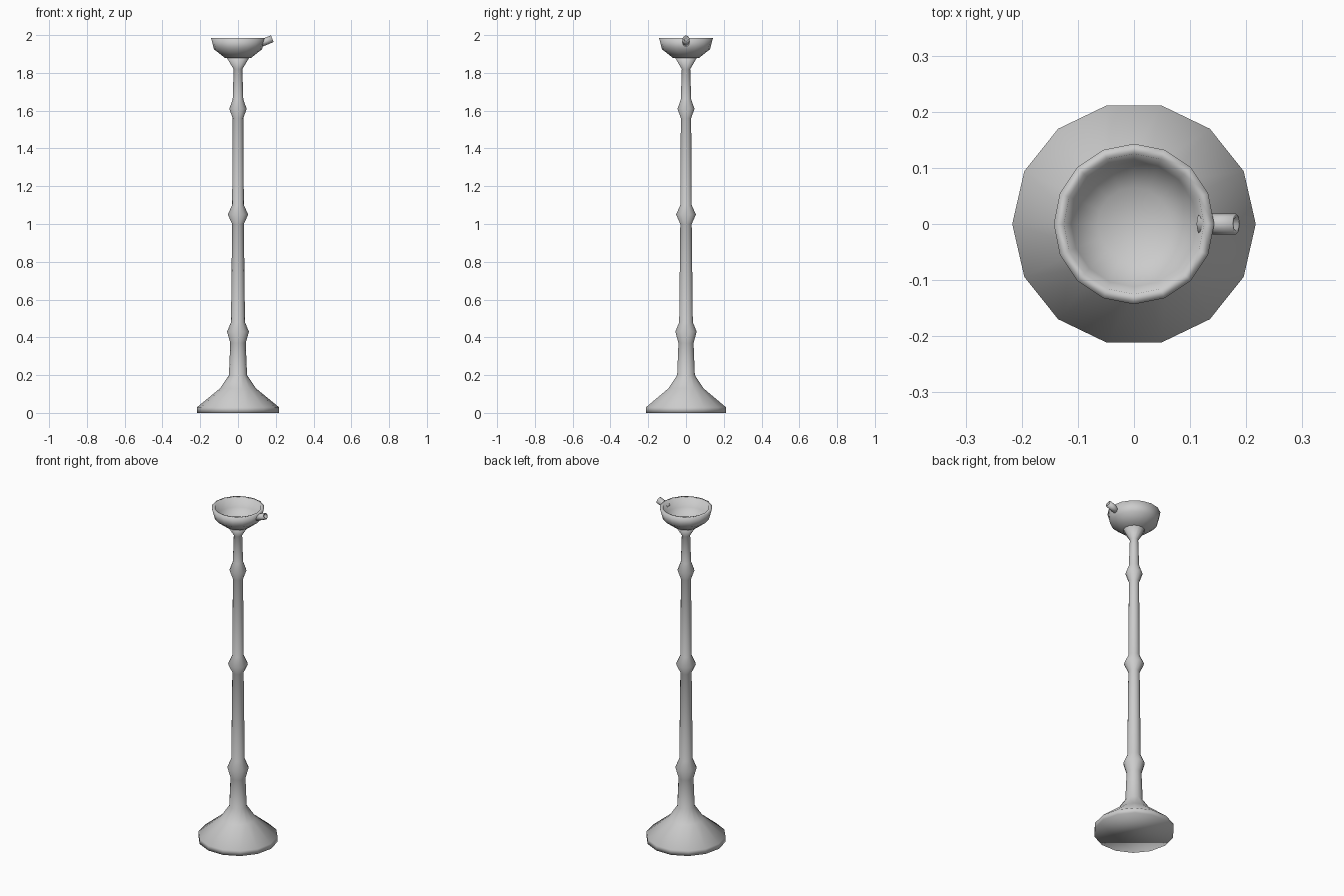
import bpy, bmesh, math
from mathutils import Matrix

if "Cube" in bpy.data.objects:
    bpy.data.objects.remove(bpy.data.objects["Cube"])


def finish(name, bm):
    bmesh.ops.recalc_face_normals(bm, faces=bm.faces)
    me = bpy.data.meshes.new(name)
    bm.to_mesh(me)
    bm.free()
    for p in me.polygons:
        p.use_smooth = True
    ob = bpy.data.objects.new(name, me)
    bpy.context.collection.objects.link(ob)
    return ob


def lathe(name, profile, sides, matrix=Matrix(), closed=False):
    """Revolve (radius, z) points about z, capping open ends."""
    bm = bmesh.new()
    rings = []
    for r, z in profile:
        if r == 0:
            rings.append([bm.verts.new((0, 0, z))] * sides)
        else:
            rings.append([bm.verts.new((r * math.cos(a), r * math.sin(a), z))
                          for a in (2 * math.pi * i / sides for i in range(sides))])
    pairs = list(zip(rings, rings[1:]))
    if closed:
        pairs.append((rings[-1], rings[0]))
    for lo, hi in pairs:
        for i in range(sides):
            j = (i + 1) % sides
            quad = list(dict.fromkeys((lo[i], lo[j], hi[j], hi[i])))
            bm.faces.new(quad)
    if not closed:
        for ring in (rings[0], rings[-1]):
            if ring[0] != ring[1]:
                bm.faces.new(ring)
    bm.transform(matrix)
    return finish(name, bm)


# flared foot and tapering stem with three knops
lathe("stand", [
    (0.217, 0), (0.217, 0.03), (0.095, 0.13), (0.048, 0.20),
    (0.041, 0.37), (0.058, 0.43), (0.037, 0.48),
    (0.031, 1.00), (0.054, 1.05), (0.031, 1.10),
    (0.028, 1.56), (0.046, 1.61), (0.028, 1.66),
    (0.023, 1.82), (0.062, 1.885)], 14)

# oil bowl with a thick rim
lathe("bowl", [
    (0.0, 1.878), (0.070, 1.880), (0.127, 1.925), (0.143, 1.986),
    (0.125, 1.986), (0.112, 1.935), (0.065, 1.900), (0.0, 1.893)], 16)

# short tilted wick spout through the rim, open at its outer end
tilt = (Matrix.Translation((0.150, 0, 1.968))
        @ Matrix.Rotation(math.radians(68), 4, 'Y'))
lathe("spout", [
    (0.019, -0.034), (0.019, 0.034), (0.012, 0.034), (0.012, 0.01)], 8, tilt)
